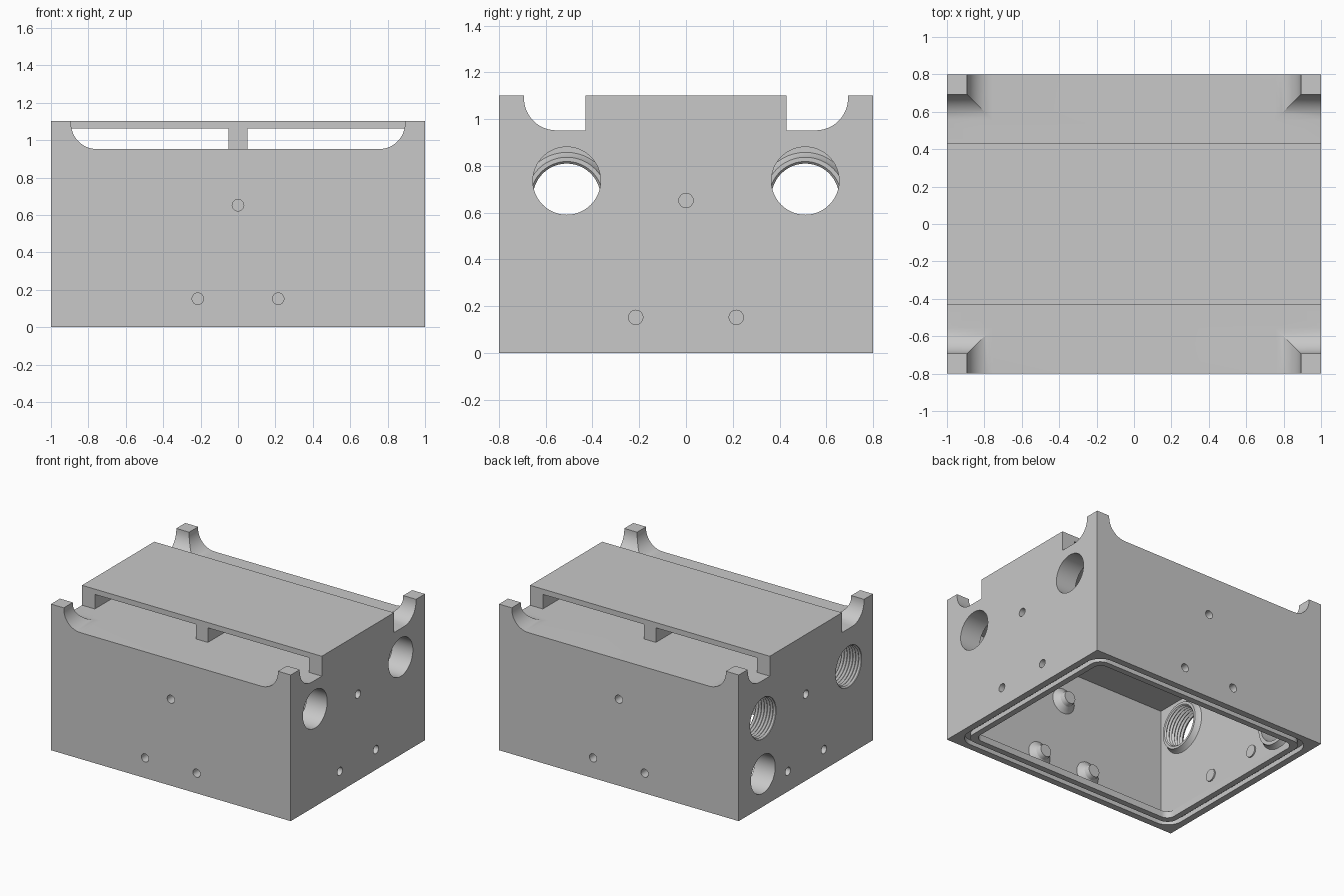
import bpy, bmesh
from math import sin, cos, pi, radians
from mathutils import Vector

if "Cube" in bpy.data.objects:
    bpy.data.objects.remove(bpy.data.objects["Cube"])

grey = bpy.data.materials.new("cast_grey")
grey.use_nodes = True
color = (0.58, 0.58, 0.58, 1)
grey.diffuse_color = color
grey.node_tree.nodes["Principled BSDF"].inputs["Base Color"].default_value = color

W, D, H = 1.0, 0.8, 1.102        # half width, half depth, height
DECK, CEILING = 0.952, 0.895
PLATE_Y, PLATE_Z = 0.43, 1.062   # top plate half depth and underside


def finish(name, bm):
    bmesh.ops.recalc_face_normals(bm, faces=bm.faces)
    mesh = bpy.data.meshes.new(name)
    bm.to_mesh(mesh)
    bm.free()
    mesh.materials.append(grey)
    obj = bpy.data.objects.new(name, mesh)
    bpy.context.scene.collection.objects.link(obj)
    return obj


def skin(name, rings):
    """Closed solid through a list of equal-length rings."""
    bm = bmesh.new()
    loops = [[bm.verts.new(p) for p in ring] for ring in rings]
    n = len(loops[0])
    for a, b in zip(loops, loops[1:]):
        for i in range(n):
            j = (i + 1) % n
            bm.faces.new((a[i], a[j], b[j], b[i]))
    bm.faces.new(loops[0])
    bm.faces.new(loops[-1])
    return finish(name, bm)


def prism(name, outline, axis, start, end):
    place = {"x": lambda u, v, t: (t, u, v),
             "y": lambda u, v, t: (u, t, v),
             "z": lambda u, v, t: (u, v, t)}[axis]
    return skin(name, [[place(u, v, t) for u, v in outline] for t in (start, end)])


def box(name, x0, x1, y0, y1, z0, z1):
    return prism(name, [(x0, y0), (x1, y0), (x1, y1), (x0, y1)], "z", z0, z1)


def lathe(name, profile, origin, direction, sides):
    """Profile holds (distance along direction, radius)."""
    d = Vector(direction)
    up = Vector((0, 0, 1))
    side = d.cross(up)
    turn = [2 * pi * i / sides for i in range(sides)]
    return skin(name, [[Vector(origin) + d * t + (side * cos(a) + up * sin(a)) * r
                        for a in turn] for t, r in profile])


def arc(cx, cy, r, a0, a1, n=12):
    return [(cx + r * cos(radians(a0 + (a1 - a0) * i / n)),
             cy + r * sin(radians(a0 + (a1 - a0) * i / n))) for i in range(n + 1)]


def rounded(inset, r):
    x, y = W - inset - r, D - inset - r
    return (arc(x, y, r, 0, 90, 8) + arc(-x, y, r, 90, 180, 8)
            + arc(-x, -y, r, 180, 270, 8) + arc(x, -y, r, 270, 360, 8))


def combine(target, tool, operation):
    mod = target.modifiers.new(operation.lower(), "BOOLEAN")
    mod.operation = operation
    mod.solver = "EXACT"
    mod.object = tool
    graph = bpy.context.evaluated_depsgraph_get()
    mesh = bpy.data.meshes.new_from_object(target.evaluated_get(graph))
    target.modifiers.clear()
    target.data = mesh
    bpy.data.objects.remove(tool)


def cut(target, tool):
    combine(target, tool, "DIFFERENCE")


housing = box("housing", -W, W, -D, D, 0, H)

# Rounded channels that leave the four corner posts
R = 0.138
px, py = 0.893, 0.693
across = ([(-px, H + 0.1)] + arc(R - px, DECK + R, R, 180, 270)
          + arc(px - R, DECK + R, R, 270, 360) + [(px, H + 0.1)])
along = ([(PLATE_Y, H + 0.1), (PLATE_Y, DECK)]
         + arc(py - R, DECK + R, R, 270, 360) + [(py, H + 0.1)])
for s in (-1, 1):
    cut(housing, prism("channel", across, "y", s * PLATE_Y, s * (D + 0.1)))
    cut(housing, prism("channel", [(s * u, v) for u, v in along], "x", -W - 0.1, W + 0.1))

# Slots below the top plate, leaving a centre rib and two end ribs
for s in (-1, 1):
    x0, x1 = sorted((s * 0.05, s * px))
    cut(housing, box("slot", x0, x1, -0.5, 0.5, DECK, PLATE_Z))

# Hollow inside, open at the bottom through a rounded lip
WALL_X, WALL_Y, LIP = 0.13, 0.05, 0.05
cut(housing, box("cavity", WALL_X - W, W - WALL_X, WALL_Y - D, D - WALL_Y, LIP, CEILING))
cut(housing, prism("opening", rounded(0.135, 0.06), "z", -0.1, LIP + 0.02))

# Seal groove around the opening
groove = prism("groove", rounded(0.05, 0.12), "z", -0.05, 0.035)
cut(groove, prism("groove_core", rounded(0.09, 0.08), "z", -0.1, 0.1))
cut(housing, groove)

# Port and screw positions: (origin, inward direction)
plain_ports = [((W, s * 0.51, 0.736), (-1, 0, 0)) for s in (-1, 1)]
plain_ports.append(((-W, 0.51, 0.245), (1, 0, 0)))
threaded_ports = [((-W, s * 0.51, 0.665), (1, 0, 0)) for s in (-1, 1)]
screws = []
for u, z in ((0, 0.652), (-0.215, 0.152), (0.215, 0.152)):
    for s in (-1, 1):
        screws.append(((s * W, u, z), (-s, 0, 0)))
        screws.append(((u, s * D, z), (0, -s, 0)))

# Bosses on the inner walls
for origin, direction in plain_ports + threaded_ports:
    cone = [(0.06, 0.2), (0.12, 0.2), (0.145, 0.182), (0.17, 0.172)]
    combine(housing, lathe("port_boss", cone, origin, direction, 48), "UNION")
for origin, direction in screws:
    if direction[0]:
        cone = [(0.05, 0.045), (0.14, 0.045)]
    else:
        cone = [(0.03, 0.11), (0.04, 0.11), (0.065, 0.075), (0.085, 0.056), (0.12, 0.046)]
    combine(housing, lathe("screw_boss", cone, origin, direction, 24), "UNION")

# Plain and threaded ports, then blind screw holes
PORT_R = 0.145
for origin, direction in plain_ports:
    cut(housing, lathe("port", [(-0.05, PORT_R), (0.25, PORT_R)], origin, direction, 48))
for origin, direction in threaded_ports:
    thread = [(-0.05, PORT_R + 0.01), (0.005, PORT_R + 0.01)]
    for i in range(7):
        thread += [(0.017 + i * 0.024, PORT_R), (0.029 + i * 0.024, PORT_R + 0.012)]
    thread.append((0.25, PORT_R))
    cut(housing, lathe("threaded_port", thread, origin, direction, 48))
for origin, direction in screws:
    cut(housing, lathe("screw_hole", [(-0.05, 0.031), (0.09, 0.031)], origin, direction, 16))

# Smooth the round surfaces and keep the edges crisp
housing.data.shade_smooth()
housing.data.set_sharp_from_angle(angle=radians(23))
